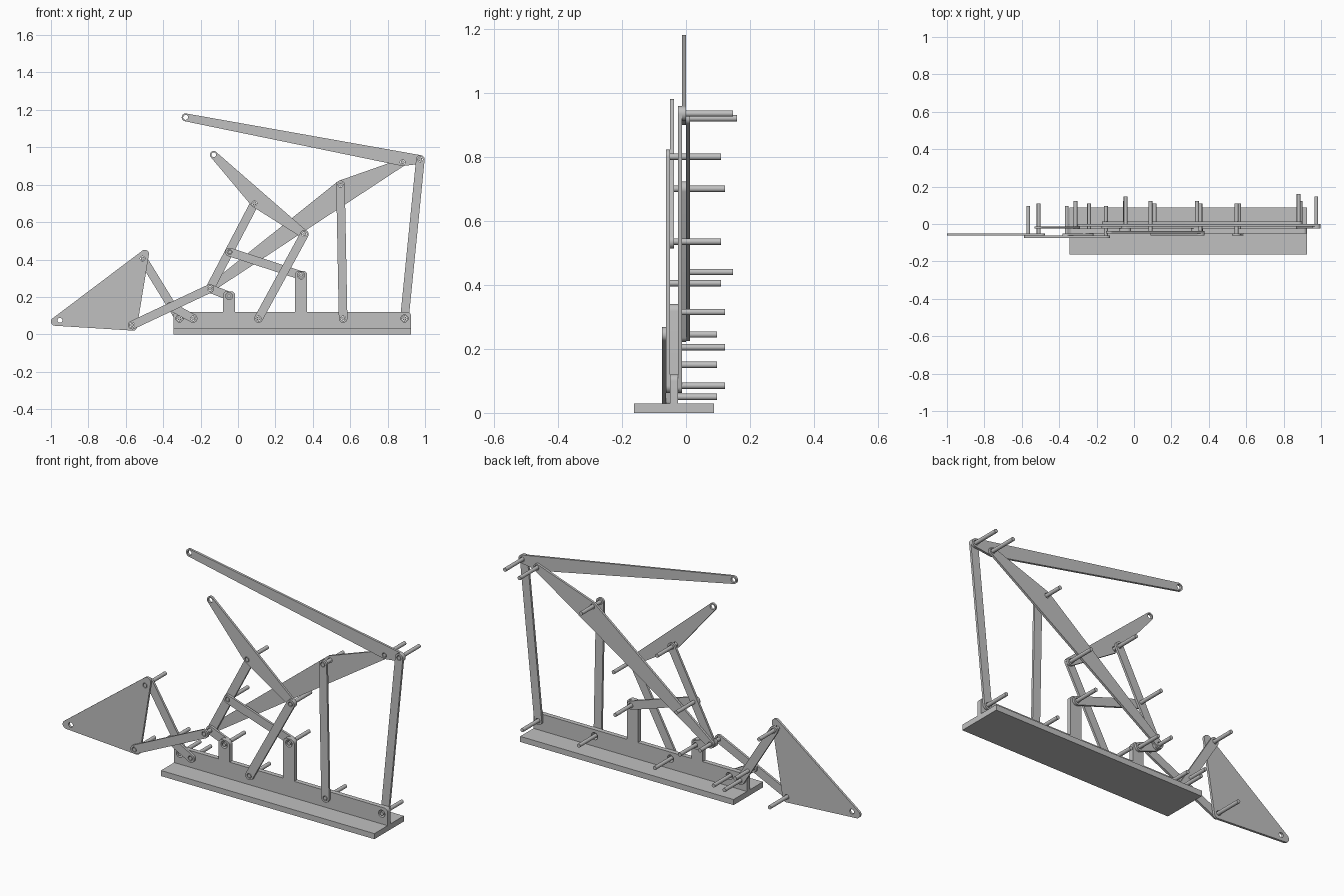
import bpy, bmesh, math
from mathutils import Vector
from mathutils.geometry import convex_hull_2d

if "Cube" in bpy.data.objects:
    bpy.data.objects.remove(bpy.data.objects["Cube"])

grey = bpy.data.materials.new("light_steel_grey")
grey.use_nodes = True
colour = (0.53, 0.53, 0.53, 1)
grey.diffuse_color = colour
grey.node_tree.nodes["Principled BSDF"].inputs["Base Color"].default_value = colour

T = 0.0125         # sheet thickness, one layer
R = 0.023          # link end radius
HOLE = 0.013       # hole in a link
WALL_HOLE = 0.019  # wider hole in the wall and towers
PIN = 0.01
PIN_LENGTH = 0.1725


def circle(x, z, r, n=32):
    return [Vector((x + r * math.cos(math.tau * i / n), z + r * math.sin(math.tau * i / n)))
            for i in range(n)]


def finish(bm, name):
    bmesh.ops.recalc_face_normals(bm, faces=bm.faces)
    mesh = bpy.data.meshes.new(name)
    bm.to_mesh(mesh)
    bm.free()
    obj = bpy.data.objects.new(name, mesh)
    bpy.context.collection.objects.link(obj)
    mesh.materials.append(grey)
    bpy.ops.object.select_all(action='DESELECT')
    obj.select_set(True)
    bpy.context.view_layer.objects.active = obj
    bpy.ops.object.shade_smooth_by_angle(angle=math.radians(30))


def plate(name, corners, y, holes, thick=T, hole_radius=HOLE):
    """Sheet part: hull of round corners (x, z, radius), front face at y."""
    pts = []
    for x, z, r in corners:
        pts += circle(x, z, r) if r else [Vector((x, z))]
    loops = [[pts[i] for i in convex_hull_2d(pts)]]
    loops += [circle(x, z, hole_radius) for x, z in holes]
    bm = bmesh.new()
    edges = []
    for loop in loops:
        vs = [bm.verts.new((p.x, y, p.y)) for p in loop]
        edges += [bm.edges.new((vs[i - 1], vs[i])) for i in range(len(vs))]
    bmesh.ops.triangle_fill(bm, edges=edges, use_beauty=True, use_dissolve=False)
    ext = bmesh.ops.extrude_face_region(bm, geom=bm.faces[:], use_keep_orig=True)
    moved = [v for v in ext["geom"] if isinstance(v, bmesh.types.BMVert)]
    bmesh.ops.translate(bm, verts=moved, vec=(0, thick, 0))
    finish(bm, name)


def pin(name, x, z, y):
    """Long round pin running back from y."""
    bm = bmesh.new()
    rings = [[bm.verts.new((p.x, yy, p.y)) for p in circle(x, z, PIN, 24)]
             for yy in (y, y + PIN_LENGTH)]
    for ring in rings:
        bm.faces.new(ring)
    for i in range(24):
        bm.faces.new((rings[0][i - 1], rings[0][i], rings[1][i], rings[1][i - 1]))
    finish(bm, name)


# Front faces of the layers, from the rearmost sheet forwards
BEAM, REAR, BACK, WALL, FRONT, FOREMOST = 0, -T, -2 * T, -4 * T, -5 * T, -6 * T

# Pivot points (x, z)
knee, short_top = (-0.15, 0.245), (-0.048, 0.205)
rocker_end, rocker_mid = (0.355, 0.535), (0.088, 0.70)
arm_pivot, arm_tip = (0.975, 0.935), (0.88, 0.92)
beam_mid, column_foot, post_foot = (0.548, 0.80), (0.562, 0.085), (0.89, 0.085)
mid_joint, tower_pivot = (-0.045, 0.44), (0.337, 0.315)
rocker_foot = (0.11, 0.085)
foot_low, foot_high = (-0.565, 0.05), (-0.51, 0.405)
rear_foot, crank_foot, crank_top = (-0.313, 0.085), (-0.24, 0.085), (-0.36, 0.15)

# Base, wall and towers
X0, X1 = -0.345, 0.925
bm = bmesh.new()
bmesh.ops.create_cube(bm, size=1)
for v in bm.verts:
    v.co = ((X0 + X1) / 2 + v.co.x * (X1 - X0), -0.037 + v.co.y * 0.25, 0.015 + v.co.z * 0.03)
finish(bm, "base_plate")
plate("wall", [(X0, 0.03, 0), (X1, 0.03, 0), (X0 + 0.02, 0.10, 0.02), (X1 - 0.02, 0.10, 0.02)],
      WALL, [rear_foot, crank_foot, rocker_foot, column_foot, post_foot], 2 * T, WALL_HOLE)
for name, (x, z) in (("small_tower", short_top), ("tall_tower", tower_pivot)):
    plate(name, [(x - 0.033, 0.12, 0), (x + 0.033, 0.12, 0),
                 (x - 0.011, z + 0.003, 0.022), (x + 0.011, z + 0.003, 0.022)],
          WALL, [(x, z)], 2 * T, WALL_HOLE)

# Two-pin links
links = {
    "post_link": (arm_pivot, post_foot, BACK),
    "column_link": (beam_mid, column_foot, FRONT),
    "rocker_support": (rocker_end, rocker_foot, FRONT),
    "tower_link": (mid_joint, tower_pivot, BACK),
    "short_link": (knee, short_top, BACK),
    "lifting_link": (rocker_mid, knee, REAR),
    "foot_push_link": (knee, foot_low, FOREMOST),
    "foot_rear_link": (foot_high, rear_foot, BACK),
    "crank_link": (crank_top, crank_foot, FRONT),
}
for name, (a, b, y) in links.items():
    plate(name, [(*a, R), (*b, R)], y, [a, b])

# Larger shaped sheets
tip, rocker_tip, toe = (-0.28, 1.16), (-0.13, 0.96), (-0.952, 0.075)
plate("top_arm", [(*tip, 0.021), (*arm_pivot, R), (*arm_tip, 0.02)], REAR,
      [tip, arm_pivot, arm_tip])
plate("main_beam", [(*knee, 0.021), (*beam_mid, R), (*arm_tip, 0.02)], BEAM,
      [knee, beam_mid, arm_tip])
plate("rocker", [(*rocker_tip, 0.02), (*rocker_mid, 0.02), (*rocker_end, 0.022)], WALL,
      [rocker_tip, rocker_mid, rocker_end])
plate("foot", [(-0.978, 0.068, 0.022), (-0.498, 0.43, 0.022), (-0.56, 0.04, 0.02)], FRONT,
      [toe, foot_high, foot_low])

# Pins, each starting at the front face of its foremost sheet
pins = [(arm_pivot, BACK), (arm_tip, REAR), (beam_mid, FRONT), (rocker_mid, WALL),
        (rocker_end, FRONT), (mid_joint, BACK), (foot_high, FRONT), (tower_pivot, WALL),
        (knee, FOREMOST), (short_top, WALL), (crank_top, FOREMOST), (foot_low, FOREMOST),
        (rear_foot, WALL), (crank_foot, FRONT), (rocker_foot, FRONT),
        (column_foot, FRONT), (post_foot, WALL)]
for i, (p, y) in enumerate(pins):
    pin(f"pin_{i + 1}", *p, y)
